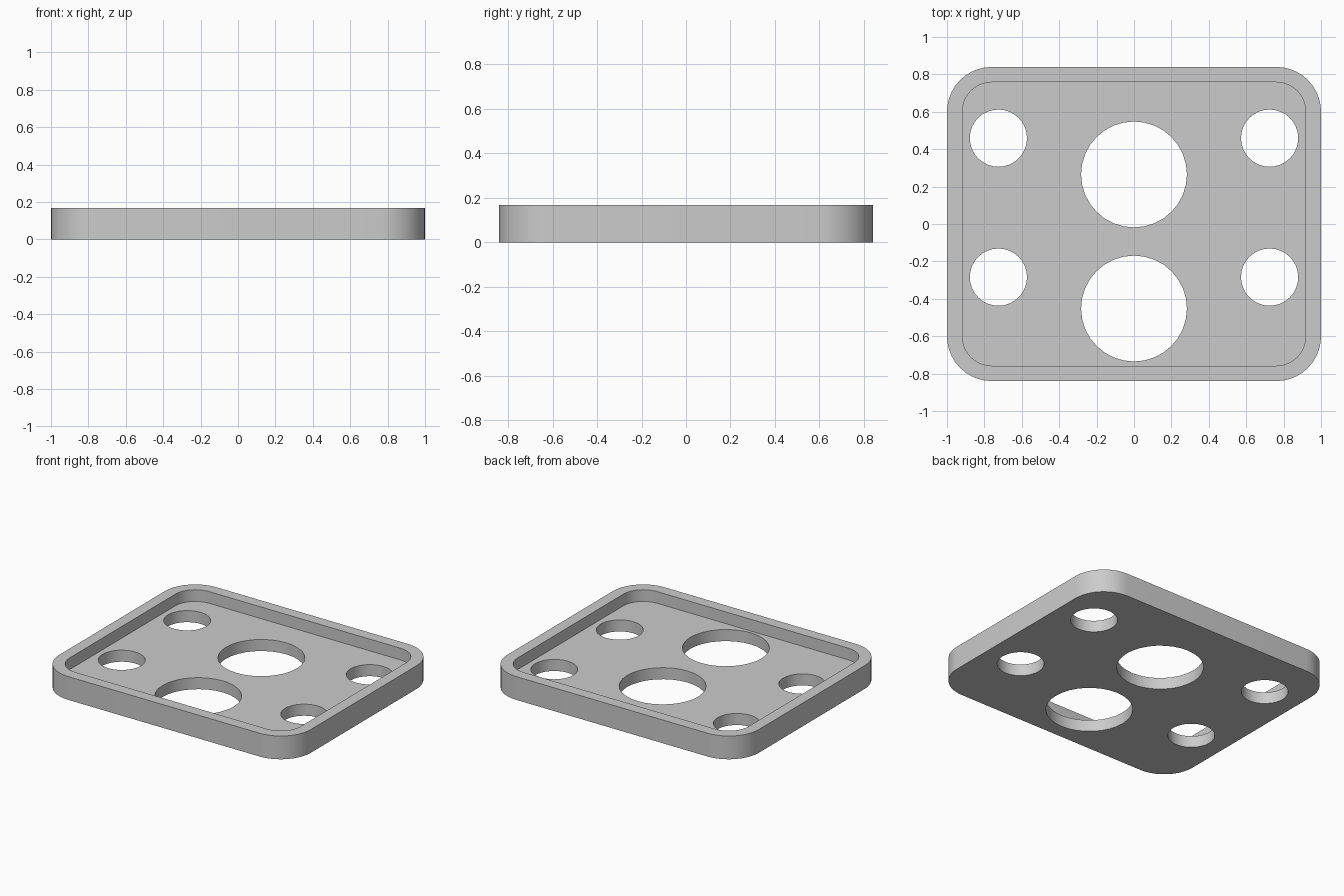
import bpy
import bmesh
import math

default = bpy.data.objects.get("Cube")
if default:
    bpy.data.objects.remove(default, do_unlink=True)

HALF_X, HALF_Y, HEIGHT = 1.0, 0.84, 0.167
RIM, FLOOR, CORNER = 0.082, 0.083, 0.24

grey = bpy.data.materials.new("plain_grey")
grey.use_nodes = True
colour = (0.6, 0.6, 0.6, 1.0)
grey.diffuse_color = colour
grey.node_tree.nodes["Principled BSDF"].inputs["Base Color"].default_value = colour


def rounded_rect(hx, hy, radius, steps=10):
    """Outline of a rectangle with rounded corners, anticlockwise."""
    points = []
    for i, (sx, sy) in enumerate([(1, 1), (-1, 1), (-1, -1), (1, -1)]):
        for s in range(steps + 1):
            a = (i + s / steps) * math.pi / 2
            points.append((sx * (hx - radius) + radius * math.cos(a),
                           sy * (hy - radius) + radius * math.sin(a)))
    return points


def circle(cx, cy, radius, sides=32):
    return [(cx + radius * math.cos(math.tau * i / sides),
             cy + radius * math.sin(math.tau * i / sides)) for i in range(sides)]


def prism(name, outline, z0, z1):
    """Extrude an outline from z0 up to z1."""
    bm = bmesh.new()
    face = bm.faces.new([bm.verts.new((x, y, z0)) for x, y in outline])
    top = bmesh.ops.extrude_face_region(bm, geom=[face])["geom"]
    verts = [v for v in top if isinstance(v, bmesh.types.BMVert)]
    bmesh.ops.translate(bm, verts=verts, vec=(0, 0, z1 - z0))
    bmesh.ops.recalc_face_normals(bm, faces=bm.faces)
    mesh = bpy.data.meshes.new(name)
    bm.to_mesh(mesh)
    bm.free()
    mesh.materials.append(grey)
    obj = bpy.data.objects.new(name, mesh)
    bpy.context.collection.objects.link(obj)
    return obj


# Tray body
tray = prism("tray", rounded_rect(HALF_X, HALF_Y, CORNER), 0, HEIGHT)

# Recess inside the rim, then two large and four small through holes
cutters = [prism("recess_cutter",
                 rounded_rect(HALF_X - RIM, HALF_Y - RIM, CORNER - RIM),
                 FLOOR, HEIGHT + 0.1)]
for y in (0.265, -0.452):
    cutters.append(prism("large_hole_cutter", circle(0, y, 0.283), -0.1, HEIGHT + 0.1))
for x in (-0.725, 0.725):
    for y in (0.459, -0.284):
        cutters.append(prism("small_hole_cutter", circle(x, y, 0.153), -0.1, HEIGHT + 0.1))

bpy.ops.object.select_all(action='DESELECT')
tray.select_set(True)
bpy.context.view_layer.objects.active = tray
for cutter in cutters:
    cutter.hide_render = True
    cut = tray.modifiers.new("cut", 'BOOLEAN')
    cut.operation = 'DIFFERENCE'
    cut.solver = 'EXACT'
    cut.object = cutter
    bpy.ops.object.modifier_apply(modifier=cut.name)
    bpy.data.objects.remove(cutter, do_unlink=True)

# Smooth curved walls, sharp rims
bpy.ops.object.shade_smooth_by_angle(angle=math.radians(30))
